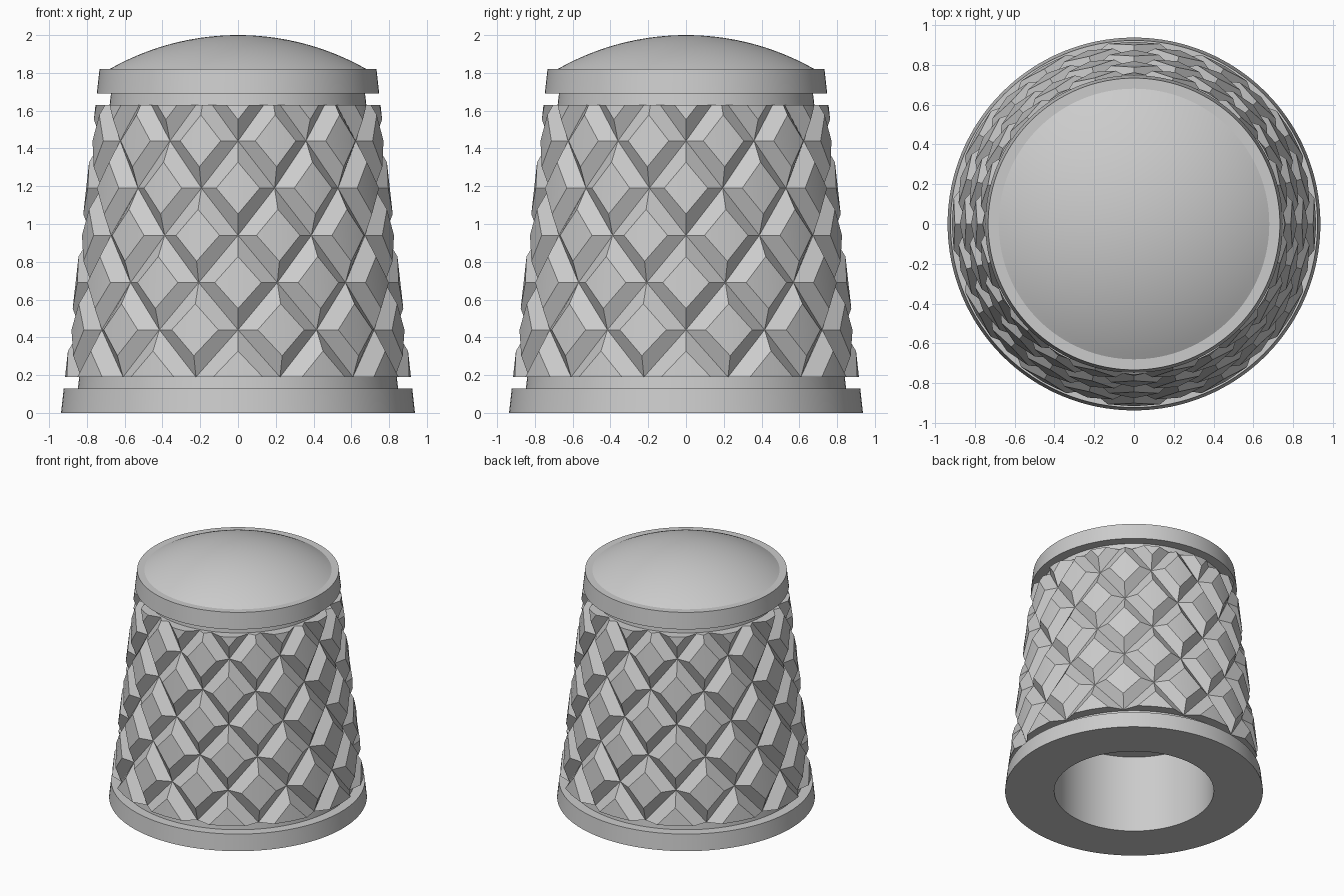
import bpy, bmesh
from math import sin, cos, pi, radians, sqrt

cube = bpy.data.objects.get("Cube")
if cube:
    bpy.data.objects.remove(cube, do_unlink=True)

grey = bpy.data.materials.new("plain grey")
grey.use_nodes = True
GREY = (0.6, 0.6, 0.6, 1)
grey.diffuse_color = GREY
grey.node_tree.nodes["Principled BSDF"].inputs["Base Color"].default_value = GREY

SEGMENTS = 128
GROOVE = 0.075               # depth of the ring grooves
KNURL_LOW, KNURL_HIGH = 0.19, 1.63


def cone(z, depth=0.0):
    """Radius of the tapered outer wall at height z."""
    return 0.937 - 0.112 * z - depth


def polar(r, angle, z):
    return (r * sin(angle), -r * cos(angle), z)


def finish(name, bm, angle):
    bmesh.ops.recalc_face_normals(bm, faces=bm.faces)
    mesh = bpy.data.meshes.new(name)
    bm.to_mesh(mesh)
    bm.free()
    mesh.materials.append(grey)
    obj = bpy.data.objects.new(name, mesh)
    bpy.context.collection.objects.link(obj)
    bpy.ops.object.select_all(action='DESELECT')
    obj.select_set(True)
    bpy.context.view_layer.objects.active = obj
    bpy.ops.object.shade_smooth_by_angle(angle=radians(angle))
    return obj


def lathe(name, profile):
    """Spin a list of (radius, height) points around z."""
    bm = bmesh.new()
    verts = [bm.verts.new((r, 0, z)) for r, z in profile]
    edges = [bm.edges.new(pair) for pair in zip(verts, verts[1:])]
    bmesh.ops.spin(bm, geom=verts + edges, cent=(0, 0, 0), axis=(0, 0, 1),
                   angle=2 * pi, steps=SEGMENTS, use_duplicate=False)
    bmesh.ops.remove_doubles(bm, verts=bm.verts, dist=1e-5)
    return finish(name, bm, 30)


# Tapered core with blind bore, base flange, ring grooves and top band
lathe("body", [
    (0, 0.62), (0.58, 0.62), (0.58, 0),
    (cone(0), 0), (cone(0.13), 0.13),
    (cone(0.13, GROOVE), 0.13), (cone(1.69, GROOVE), 1.69),
    (cone(1.69), 1.69), (cone(1.82), 1.82), (0, 1.82)])

# Shallow spherical cap
rim, rise = 0.68, 0.18
ball = (rim ** 2 + rise ** 2) / (2 * rise)
steps = 20
lathe("dome_cap", [
    (rim * i / steps, 2 - ball + sqrt(ball ** 2 - (rim * i / steps) ** 2))
    for i in range(steps + 1)])

# Knurled grip: staggered diamond studs with flat tops and sloping sides
COUNT, ROW, FLAT, DEPTH = 12, 0.25, 0.55, 0.055
half = pi / COUNT
bm = bmesh.new()
for row in range(7):
    mid_z = KNURL_LOW + row * ROW
    for k in range(COUNT):
        mid_a = (2 * k + row % 2) * half

        def point(da, dz, size, depth):
            z = mid_z + dz * ROW * size
            return bm.verts.new(polar(cone(z, depth), mid_a + da * half * size, z))

        corners = [(1, 0), (0, 1), (-1, 0), (0, -1)]
        outer = [point(a, z, 1, DEPTH) for a, z in corners]
        inner = [point(a, z, FLAT, 0) for a, z in corners]
        centre = point(0, 0, 0, 0)
        for i in range(4):
            j = (i + 1) % 4
            bm.faces.new((outer[i], outer[j], inner[j], inner[i]))
            bm.faces.new((inner[i], inner[j], centre))
bmesh.ops.remove_doubles(bm, verts=bm.verts, dist=1e-4)

# Trim the studs square at both ends and close the ends
for height, up in ((KNURL_LOW, -1), (KNURL_HIGH, 1)):
    bmesh.ops.bisect_plane(bm, geom=bm.verts[:] + bm.edges[:] + bm.faces[:], dist=1e-4,
                           plane_co=(0, 0, height), plane_no=(0, 0, up), clear_outer=True)
    ends = [e for e in bm.edges if e.is_boundary
            and all(abs(v.co.z - height) < 1e-3 for v in e.verts)]
    inner_edges = bmesh.ops.extrude_edge_only(bm, edges=ends)["geom"]
    for v in (g for g in inner_edges if isinstance(g, bmesh.types.BMVert)):
        scale = cone(height, GROOVE + 0.02) / v.co.xy.length
        v.co.x *= scale
        v.co.y *= scale
finish("knurled_grip", bm, 20)
